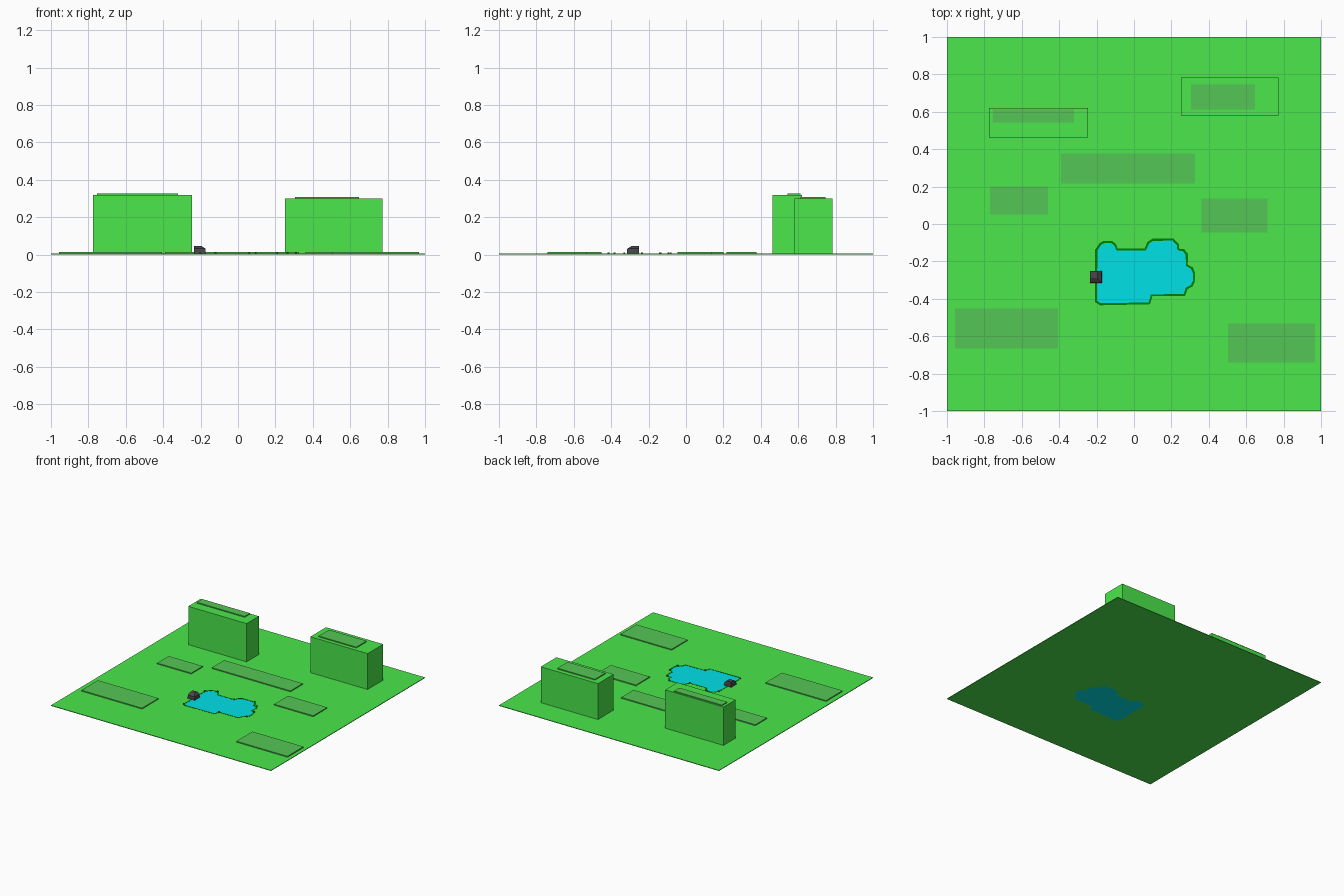
import bpy, bmesh
from mathutils import Vector

if "Cube" in bpy.data.objects:
    bpy.data.objects.remove(bpy.data.objects["Cube"])

GROUND = 0.005   # ground thickness
PLATE = 0.008    # raised patch thickness


def material(name, rgb):
    m = bpy.data.materials.new(name)
    m.diffuse_color = (*rgb, 1)
    m.use_nodes = True
    m.node_tree.nodes["Principled BSDF"].inputs["Base Color"].default_value = m.diffuse_color
    return m


grass = material("grass_green", (0.07, 0.81, 0.07))
moss = material("dull_green", (0.09, 0.565, 0.09))
water = material("water_blue", (0.0, 0.78, 0.83))
dark = material("dark_green", (0.0, 0.22, 0.0))
stone = material("dark_grey", (0.065, 0.065, 0.07))


def mesh_object(name, bm, mat):
    bmesh.ops.recalc_face_normals(bm, faces=bm.faces)
    me = bpy.data.meshes.new(name)
    bm.to_mesh(me)
    bm.free()
    me.materials.append(mat)
    ob = bpy.data.objects.new(name, me)
    bpy.context.collection.objects.link(ob)
    return ob


def box(name, x0, x1, y0, y1, z0, z1, mat):
    bm = bmesh.new()
    bmesh.ops.create_cube(bm, size=1)
    for v in bm.verts:
        v.co = (x1 if v.co.x > 0 else x0,
                y1 if v.co.y > 0 else y0,
                z1 if v.co.z > 0 else z0)
    return mesh_object(name, bm, mat)


def plate(name, outlines, mat, z0, z1):
    """Flat plate between two heights; inner outlines become holes."""
    cu = bpy.data.curves.new(name, 'CURVE')
    cu.dimensions, cu.fill_mode = '2D', 'BOTH'
    cu.extrude = (z1 - z0) / 2
    for pts in outlines:
        s = cu.splines.new('POLY')
        s.points.add(len(pts) - 1)
        for p, (x, y) in zip(s.points, pts):
            p.co = (x, y, 0, 1)
        s.use_cyclic_u = True
        s.use_smooth = False
    tmp = bpy.data.objects.new(name + "_curve", cu)
    bpy.context.collection.objects.link(tmp)
    dg = bpy.context.evaluated_depsgraph_get()
    me = bpy.data.meshes.new_from_object(tmp.evaluated_get(dg))
    bpy.data.objects.remove(tmp)
    bm = bmesh.new()
    bm.from_mesh(me)
    bmesh.ops.remove_doubles(bm, verts=bm.verts, dist=1e-5)
    for v in bm.verts:
        v.co.z += (z0 + z1) / 2
    for f in bm.faces:
        f.smooth = False
        f.material_index = 0
    return mesh_object(name, bm, mat)


def offset(pts, d):
    """Move a clockwise outline outward by d (inward if negative)."""
    out = []
    for i, p in enumerate(pts):
        a, b, c = Vector(pts[i - 1]), Vector(p), Vector(pts[(i + 1) % len(pts)])
        t = ((b - a).normalized() + (c - b).normalized()).normalized()
        out.append((b.x - t.y * d, b.y + t.x * d))
    return out


# pond outline seen from above
pond = [(-.203, -.14), (-.18, -.105), (-.16, -.095), (-.12, -.095), (-.10, -.11),
        (-.09, -.135), (.06, -.135), (.075, -.10), (.10, -.083), (.21, -.083),
        (.235, -.11), (.237, -.135), (.265, -.14), (.283, -.16), (.283, -.22),
        (.31, -.235), (.321, -.26), (.321, -.305), (.31, -.33), (.283, -.345),
        (.27, -.38), (.095, -.382), (.083, -.425), (-.18, -.43), (-.203, -.415)]
square = [(-1, -1), (1, -1), (1, 1), (-1, 1)]

# ground with a pond-shaped opening, water filling it, thin dark bank
plate("ground", [square, pond], grass, 0, GROUND)
plate("pond_water", [pond], water, 0, GROUND)
plate("pond_bank", [offset(pond, .005), offset(pond, -.007)], dark, GROUND, GROUND + .001)

# small tufts along the bank
for i, (x, y) in enumerate(pond[::3]):
    box(f"bank_tuft_{i}", x - .005, x + .005, y - .005, y + .005, GROUND, 0.012, dark)

# two raised hedge blocks
box("hedge_block_left", -.775, -.245, .462, .62, GROUND, .32, grass)
box("hedge_block_right", .252, .772, .58, .783, GROUND, .30, grass)

# thin patches on the ground and on the blocks: x0, x1, y0, y1, base height
patches = [(-.39, .325, .217, .377, GROUND), (-.77, -.46, .05, .20, GROUND),
           (.36, .715, -.045, .136, GROUND), (-.957, -.406, -.666, -.452, GROUND),
           (.503, .968, -.74, -.532, GROUND), (-.754, -.32, .543, .612, .32),
           (.305, .647, .612, .746, .30)]
for i, (x0, x1, y0, y1, z) in enumerate(patches):
    box(f"grass_patch_{i}", x0, x1, y0, y1, z, z + PLATE, moss)

# faceted rock on the pond's left bank
bm = bmesh.new()
for x0, x1, y0, y1, z in [(-.236, -.172, -.316, -.25, GROUND),
                          (-.236, -.174, -.314, -.25, .032),
                          (-.234, -.195, -.29, -.252, .047)]:
    for x in (x0, x1):
        for y in (y0, y1):
            bm.verts.new((x, y, z))
bmesh.ops.convex_hull(bm, input=bm.verts)
mesh_object("rock", bm, stone)
